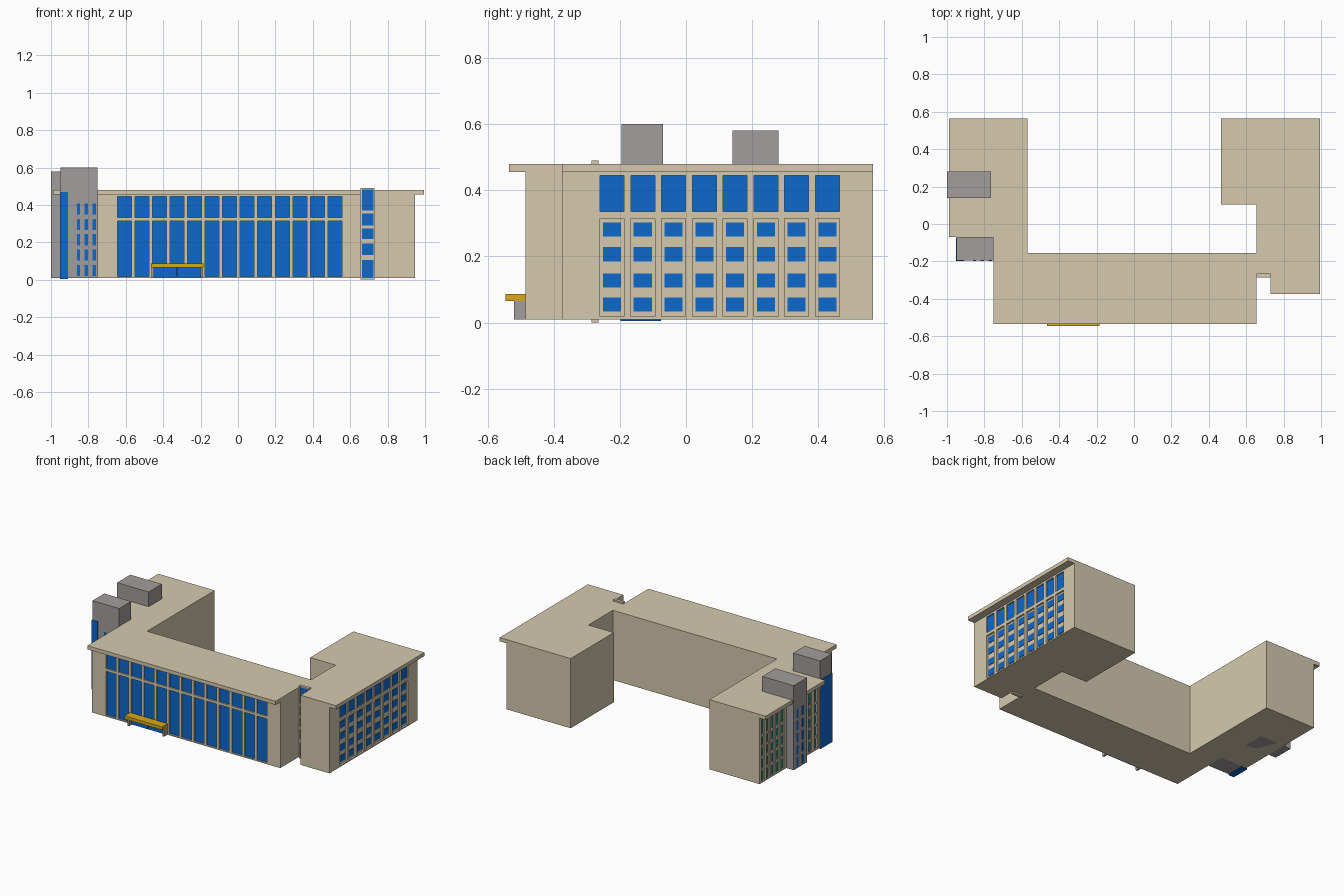
import bpy, bmesh

if "Cube" in bpy.data.objects:
    bpy.data.objects.remove(bpy.data.objects["Cube"])


def material(name, rgb):
    m = bpy.data.materials.new(name)
    m.diffuse_color = (*rgb, 1)
    m.use_nodes = True
    m.node_tree.nodes["Principled BSDF"].inputs["Base Color"].default_value = m.diffuse_color
    return m


BEIGE = material("beige_stone", (0.67, 0.59, 0.43))
BLUE = material("blue_glass", (0.004, 0.14, 0.61))
TEAL = material("teal_glass", (0.03, 0.25, 0.18))
GREY = material("grey_panel", (0.37, 0.34, 0.34))
YELLOW = material("yellow_canopy", (0.68, 0.40, 0.01))


def finish(name, bm, mat):
    bmesh.ops.recalc_face_normals(bm, faces=bm.faces)
    me = bpy.data.meshes.new(name)
    bm.to_mesh(me)
    bm.free()
    if mat:
        me.materials.append(mat)
    ob = bpy.data.objects.new(name, me)
    bpy.context.collection.objects.link(ob)
    return ob


def boxes(name, spans, mat):
    """One object from boxes given as (x0, x1, y0, y1, z0, z1)."""
    bm = bmesh.new()
    for x0, x1, y0, y1, z0, z1 in spans:
        vs = bmesh.ops.create_cube(bm, size=1)["verts"]
        for v in vs:
            v.co = (x1 if v.co.x > 0 else x0,
                    y1 if v.co.y > 0 else y0,
                    z1 if v.co.z > 0 else z0)
    return finish(name, bm, mat)


def prism(name, outline, z0, z1, mat):
    bm = bmesh.new()
    face = bm.faces.new([bm.verts.new((x, y, z0)) for x, y in outline])
    ext = bmesh.ops.extrude_face_region(bm, geom=[face])["geom"]
    top = [g for g in ext if isinstance(g, bmesh.types.BMVert)]
    bmesh.ops.translate(bm, verts=top, vec=(0, 0, z1 - z0))
    return finish(name, bm, mat)


def carve(ob, spans):
    cutter = boxes("recess_cutter", spans, None)
    cutter.hide_render = True
    mod = ob.modifiers.new("recesses", "BOOLEAN")
    mod.operation, mod.solver, mod.object = "DIFFERENCE", "EXACT", cutter
    bpy.context.view_layer.objects.active = ob
    bpy.ops.object.modifier_apply(modifier=mod.name)
    bpy.data.objects.remove(cutter)


D = 0.012    # recess depth
T = 0.003    # glass thickness

# main bar with left wing
main = prism("main_body", [(-.75, -.485), (.655, -.485), (.655, -.155), (-.57, -.155),
                           (-.57, .565), (-.945, .565), (-.945, -.07), (-.75, -.07)],
             .01, .455, BEIGE)
prism("main_roof", [(-.75, -.535), (.655, -.535), (.655, -.155), (-.57, -.155),
                    (-.57, .565), (-.99, .565), (-.99, -.07), (-.75, -.07)],
      .455, .48, BEIGE)

# right wing
wing = prism("right_wing_body", [(.73, -.375), (.945, -.375), (.945, .565), (.465, .565),
                                 (.465, .105), (.655, .105), (.655, -.27), (.73, -.27)],
             .01, .455, BEIGE)
prism("right_wing_roof", [(.73, -.375), (.995, -.375), (.995, .565), (.465, .565),
                          (.465, .105), (.655, .105), (.655, -.27), (.73, -.27)],
      .455, .48, BEIGE)

# front windows: thirteen columns, two tiers
front = [(-.645 + i * .0938, -.570 + i * .0938, z0, z1)
         for i in range(13) for z0, z1 in ((.018, .315), (.333, .445))]
carve(main, [(a, b, -.6, -.485 + D, z0, z1) for a, b, z0, z1 in front])
boxes("front_windows", [(a, b, -.485 + D - T, -.485 + D + T, z0, z1)
                        for a, b, z0, z1 in front], BLUE)

# right wing windows: eight bays, tall top window over a recessed four-storey panel
bays = [-.26 + i * .093 for i in range(8)]
carve(wing, [(.945 - D, 1.1, y, y + .073, z0, z1)
             for y in bays for z0, z1 in ((.018, .315), (.336, .445))])
X = .945 - D
boxes("right_upper_windows", [(X - T, X + T, y, y + .073, .336, .445) for y in bays], BLUE)
boxes("right_storey_windows", [(X - T, X + T, y + .009, y + .064, z, z + .043)
                               for y in bays for z in (.033, .106, .185, .26)], BLUE)

# left wing windows: narrow strips beside the stair towers
strips = [.305 + i * .053 for i in range(5)] + [-.05 + i * .062 for i in range(3)]
carve(main, [(-1.1, -.945 + D, y, y + .03, .018, .435) for y in strips])
X = -.945 + D
boxes("left_windows", [(X - T, X + T, y, y + .03, .018, .435) for y in strips], TEAL)
boxes("left_spandrels", [(X - .006, X, y, y + .03, z, z + .02)
                         for y in strips for z in (.085, .165, .24, .315)], BEIGE)

# grey stair towers
boxes("front_stair_tower", [(-.95, -.75, -.195, -.07, .01, .60)], GREY)
boxes("rear_stair_tower", [(-1, -.765, .14, .28, .01, .58)], GREY)
rows = [.02 + i * .082 for i in range(5)]
boxes("front_tower_windows", [(x, x + .018, -.195 - T, -.19, z, z + .06)
                              for x in (-.862, -.82, -.778) for z in rows], BLUE)
boxes("rear_tower_windows", [(-1 - .001, -.995, y, y + .02, z, z + .06)
                             for y in (.17, .23) for z in rows], BLUE)
boxes("tower_corner_glass", [(-.953, -.91, -.198, -.075, .005, .47)], BLUE)

# glazed link between bar and right wing
link = boxes("link_frame", [(.655, .73, -.285, -.265, 0, .49)], BEIGE)
panes = ((.01, .105), (.133, .195), (.218, .275), (.29, .355), (.37, .483))
carve(link, [(.662, .724, -.4, -.277, z0, z1) for z0, z1 in panes])
boxes("link_windows", [(.662, .724, -.280, -.274, z0, z1) for z0, z1 in panes], BLUE)

# entrance: canopy on two side walls, glass doors behind
boxes("entrance_canopy", [(-.465, -.185, -.545, -.485, .065, .086)], YELLOW)
boxes("canopy_walls", [(x, x + .012, -.52, -.485, .01, .065) for x in (-.462, -.2)], GREY)
boxes("entrance_doors", [(-.45 + i * .0626, -.388 + i * .0626, -.492, -.484, .012, .065)
                         for i in range(4)], BLUE)
